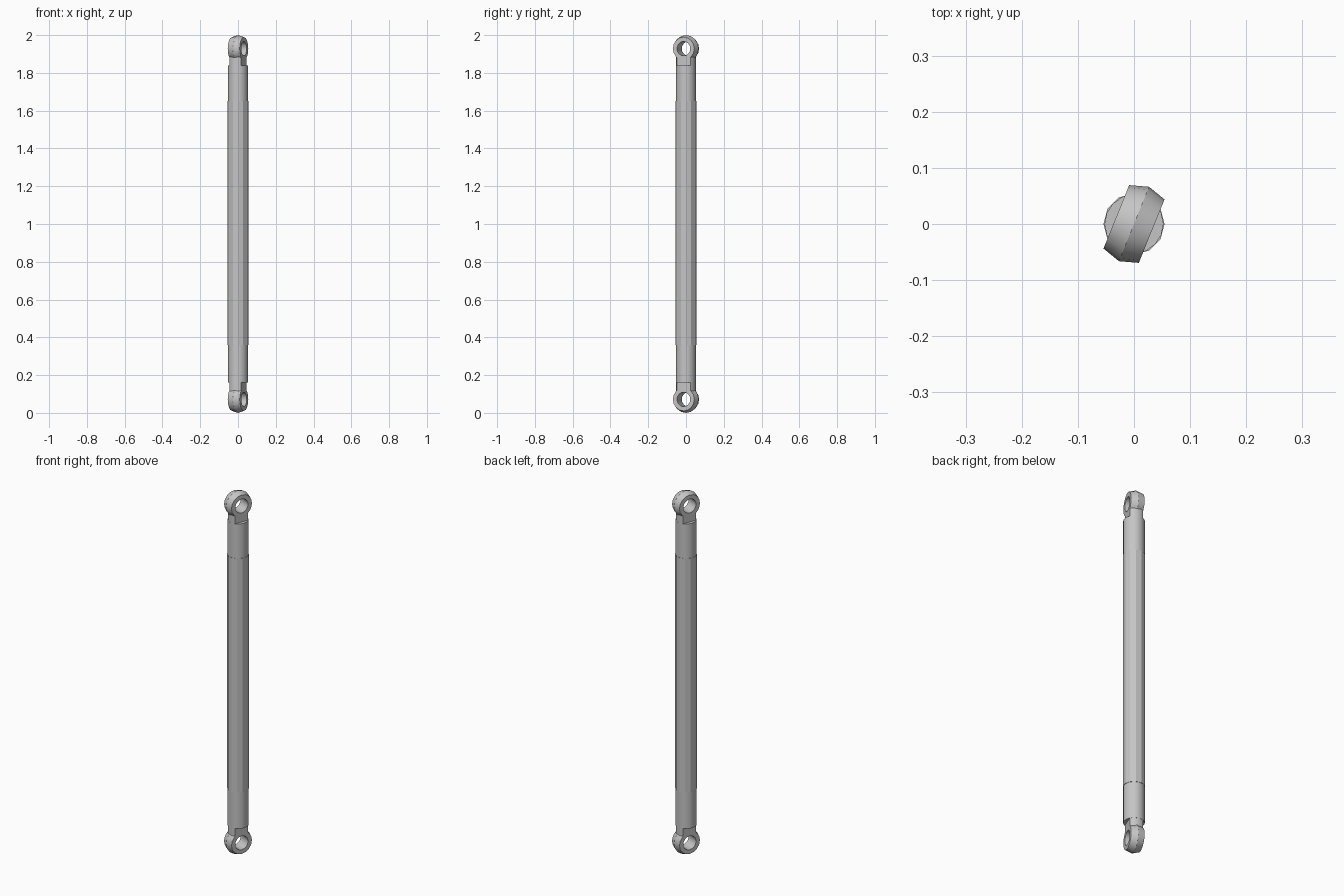
import bpy, bmesh, math
from mathutils import Matrix, Vector

cube = bpy.data.objects.get("Cube")
if cube:
    bpy.data.objects.remove(cube, do_unlink=True)

metal = bpy.data.materials.new("grey_metal")
metal.use_nodes = True
GREY = (0.56, 0.56, 0.56, 1)
metal.diffuse_color = GREY
metal.node_tree.nodes["Principled BSDF"].inputs["Base Color"].default_value = GREY

HALF = 0.034                                  # half thickness of the eye
EYE_Z = 1.9285
TURN = Matrix.Rotation(math.radians(-22), 4, 'Z')


def finish(bm, name, flip=False, smooth=None):
    """Turn a bmesh into an object; flip mirrors it to the lower end."""
    if flip:
        for v in bm.verts:
            v.co.z = 2 - v.co.z
    bmesh.ops.recalc_face_normals(bm, faces=bm.faces)
    mesh = bpy.data.meshes.new(name)
    bm.to_mesh(mesh)
    bm.free()
    mesh.materials.append(metal)
    obj = bpy.data.objects.new(name, mesh)
    bpy.context.collection.objects.link(obj)
    if smooth:
        bpy.ops.object.select_all(action='DESELECT')
        obj.select_set(True)
        bpy.context.view_layer.objects.active = obj
        bpy.ops.object.shade_smooth_by_angle(angle=math.radians(smooth))
    return obj


def cylinder(radius, low, high, sides):
    bm = bmesh.new()
    bmesh.ops.create_cone(bm, cap_ends=True, segments=sides, radius1=radius, radius2=radius,
                          depth=high - low, matrix=Matrix.Translation((0, 0, (low + high) / 2)))
    return bm


def eye_ring(sides=16):
    """Crowned ring with a straight bore, revolved about the local x axis."""
    profile = [(-HALF, 0.038), (-HALF, 0.061), (0, 0.0715), (HALF, 0.061), (HALF, 0.038)]
    bm = bmesh.new()
    loops = []
    for i in range(sides):
        a = math.tau * i / sides
        loops.append([bm.verts.new((x, r * math.sin(a), r * math.cos(a))) for x, r in profile])
    for i, loop in enumerate(loops):
        after = loops[(i + 1) % sides]
        for j in range(len(profile)):
            k = (j + 1) % len(profile)
            bm.faces.new((loop[j], loop[k], after[k], after[j]))
    bm.transform(Matrix.Translation((0, 0, EYE_Z)) @ TURN)
    return bm


def flat_neck():
    """Round stub sliced flat on both sides to match the eye."""
    bm = cylinder(0.052, 1.82, 1.884, 16)
    bm.transform(TURN)
    axis = TURN @ Vector((1, 0, 0))
    for side in (-1, 1):
        cut = bmesh.ops.bisect_plane(bm, geom=bm.verts[:] + bm.edges[:] + bm.faces[:],
                                     plane_co=axis * side * HALF, plane_no=axis * side,
                                     clear_outer=True)
        edges = [e for e in cut["geom_cut"] if isinstance(e, bmesh.types.BMEdge)]
        bmesh.ops.holes_fill(bm, edges=edges)
    return bm


# Faceted main tube
finish(cylinder(0.0545, 0.36, 1.65, 12), "main_tube")

# Matching end fittings
for end, flip in (("upper", False), ("lower", True)):
    socket = cylinder(0.0525, 1.62, 1.84, 16)
    socket.transform(TURN)
    finish(socket, end + "_socket", flip, 40)
    finish(flat_neck(), end + "_neck", flip, 35)
    finish(eye_ring(), end + "_eye", flip, 30)
